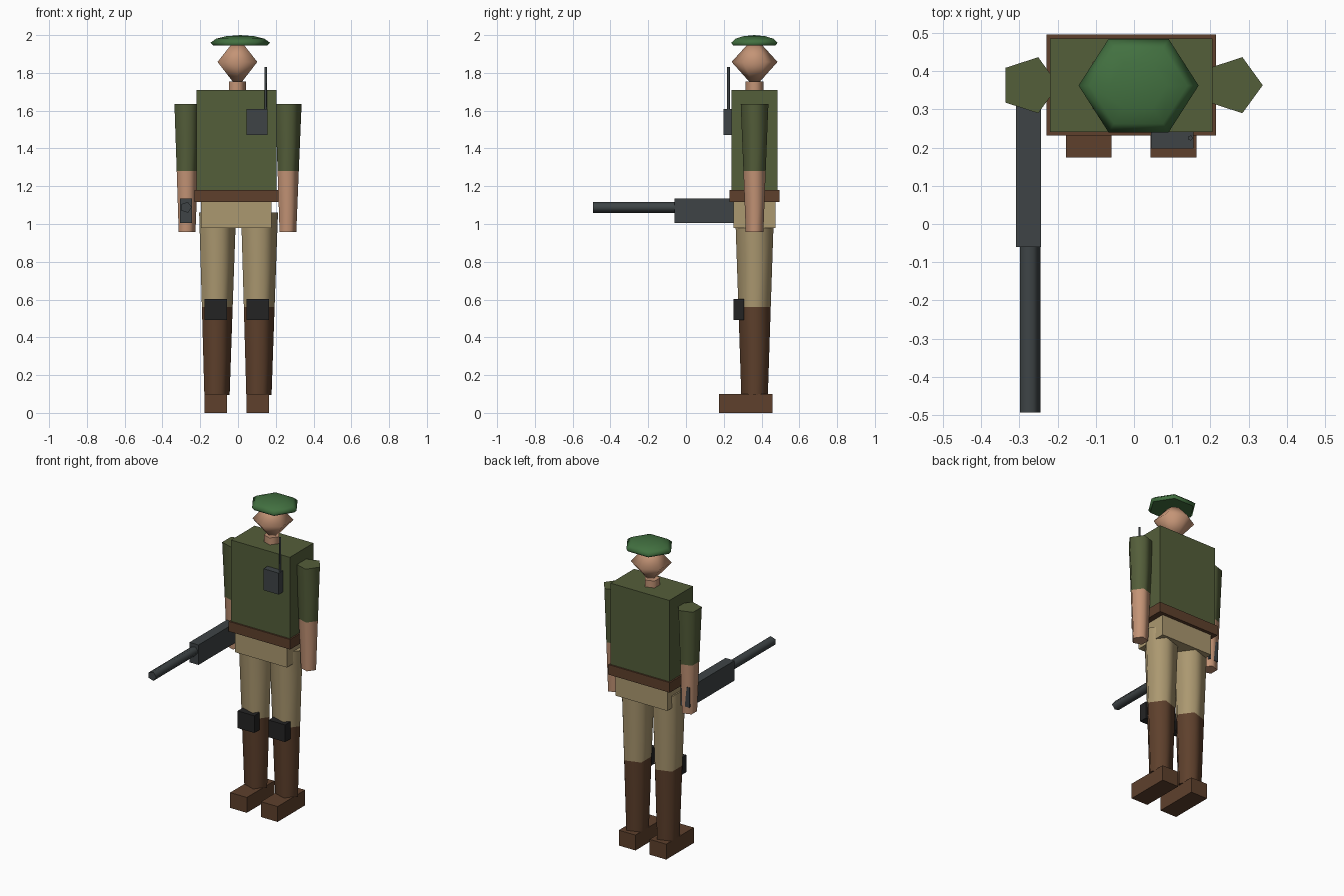
import bpy, bmesh, math
from mathutils import Vector

cube = bpy.data.objects.get("Cube")
if cube:
    bpy.data.objects.remove(cube, do_unlink=True)

CX, CY = -0.0073, 0.363  # body axis


def material(name, r, g, b):
    """Flat colour given as 0-255 display values, stored as linear."""
    col = [((c / 255 + 0.055) / 1.055) ** 2.4 for c in (r, g, b)] + [1]
    m = bpy.data.materials.new(name)
    m.use_nodes = True
    m.diffuse_color = col
    m.node_tree.nodes["Principled BSDF"].inputs["Base Color"].default_value = col
    return m


OLIVE = material("olive cloth", 84, 94, 58)
KHAKI = material("khaki cloth", 171, 152, 112)
LEATHER = material("brown leather", 94, 64, 44)
SKIN = material("skin", 196, 148, 118)
BERET = material("beret green", 66, 112, 64)
METAL = material("gun metal", 62, 68, 70)
BLACK = material("black rubber", 36, 36, 36)


def finish(name, bm, mats):
    mesh = bpy.data.meshes.new(name)
    bmesh.ops.recalc_face_normals(bm, faces=bm.faces)
    bm.to_mesh(mesh)
    bm.free()
    for m in mats:
        mesh.materials.append(m)
    ob = bpy.data.objects.new(name, mesh)
    bpy.context.collection.objects.link(ob)
    return ob


def box(name, mat, centre, size):
    bm = bmesh.new()
    bmesh.ops.create_cube(bm, size=1)
    bmesh.ops.scale(bm, vec=Vector(size), verts=bm.verts)
    ob = finish(name, bm, [mat])
    ob.location = centre
    return ob


def stack(name, mats, rings, x, y, sides=5, turn=0.0, squash=1.0):
    """Smooth-sided loft through (radius, z) rings; one material per band."""
    bm = bmesh.new()
    loops = []
    for r, z in rings:
        angles = [turn + math.tau * i / sides for i in range(sides)]
        loops.append([bm.verts.new((r * math.cos(a), r * squash * math.sin(a), z))
                      for a in angles])
    for band, (lo, hi) in enumerate(zip(loops, loops[1:])):
        for i in range(sides):
            j = (i + 1) % sides
            f = bm.faces.new((lo[i], lo[j], hi[j], hi[i]))
            f.smooth = True
            f.material_index = min(band, len(mats) - 1)
    # flat end caps, unless the end tapers to a point
    for loop, ring, index in ((loops[0], rings[0], 0),
                              (loops[-1], rings[-1], len(mats) - 1)):
        if ring[0] > 0:
            bm.faces.new(loop).material_index = index
    bmesh.ops.remove_doubles(bm, verts=bm.verts, dist=1e-5)
    ob = finish(name, bm, mats)
    ob.location = (x, y, 0)
    return ob


# Trunk
box("torso", OLIVE, (CX, CY, 1.445), (0.424, 0.244, 0.53))
box("belt", LEATHER, (CX, CY, 1.148), (0.444, 0.264, 0.065))
box("pelvis", KHAKI, (CX - 0.003, CY, 1.05), (0.373, 0.222, 0.14))

# Neck, head and beret
stack("neck", [SKIN], [(0.05, 1.70), (0.05, 1.755)], CX, CY)
stack("head", [SKIN], [(0, 1.722), (0.1215, 1.858), (0, 1.992)],
      -0.003, CY, sides=6, turn=math.pi / 6)
stack("beret", [BERET], [(0.143, 1.944), (0.157, 1.96), (0.128, 1.981),
                         (0.075, 1.994), (0, 2.0)],
      0.012, CY - 0.001, sides=6, squash=0.9)

# Limbs
for side, s in (("left", 1), ("right", -1)):
    stack(side + "_arm", [SKIN, OLIVE],
          [(0.049, 0.957), (0.062, 1.28), (0.077, 1.635)], CX + s * 0.267, CY)
    stack(side + "_leg", [LEATHER, KHAKI],
          [(0.074, 0.095), (0.09, 0.56), (0.108, 1.06)], CX + s * 0.111, CY)
    box(side + "_foot", LEATHER, (CX + s * 0.111, 0.316, 0.05), (0.12, 0.284, 0.1))
    box(side + "_knee_pad", BLACK, (CX + s * 0.111, 0.279, 0.547), (0.12, 0.056, 0.112))

# Chest radio
box("radio", METAL, (0.1, 0.221, 1.54), (0.11, 0.046, 0.14))
stack("radio_antenna", [METAL], [(0.007, 1.6), (0.007, 1.832)], 0.147, 0.225)

# Rifle held in the right hand
box("rifle_body", METAL, (-0.2755, 0.173, 1.069), (0.065, 0.466, 0.13))
barrel = stack("rifle_barrel", [METAL], [(0.03, 0.05), (0.03, 0.493)], -0.2743, 0)
barrel.rotation_euler.x = math.pi / 2
barrel.location.z = 1.088
